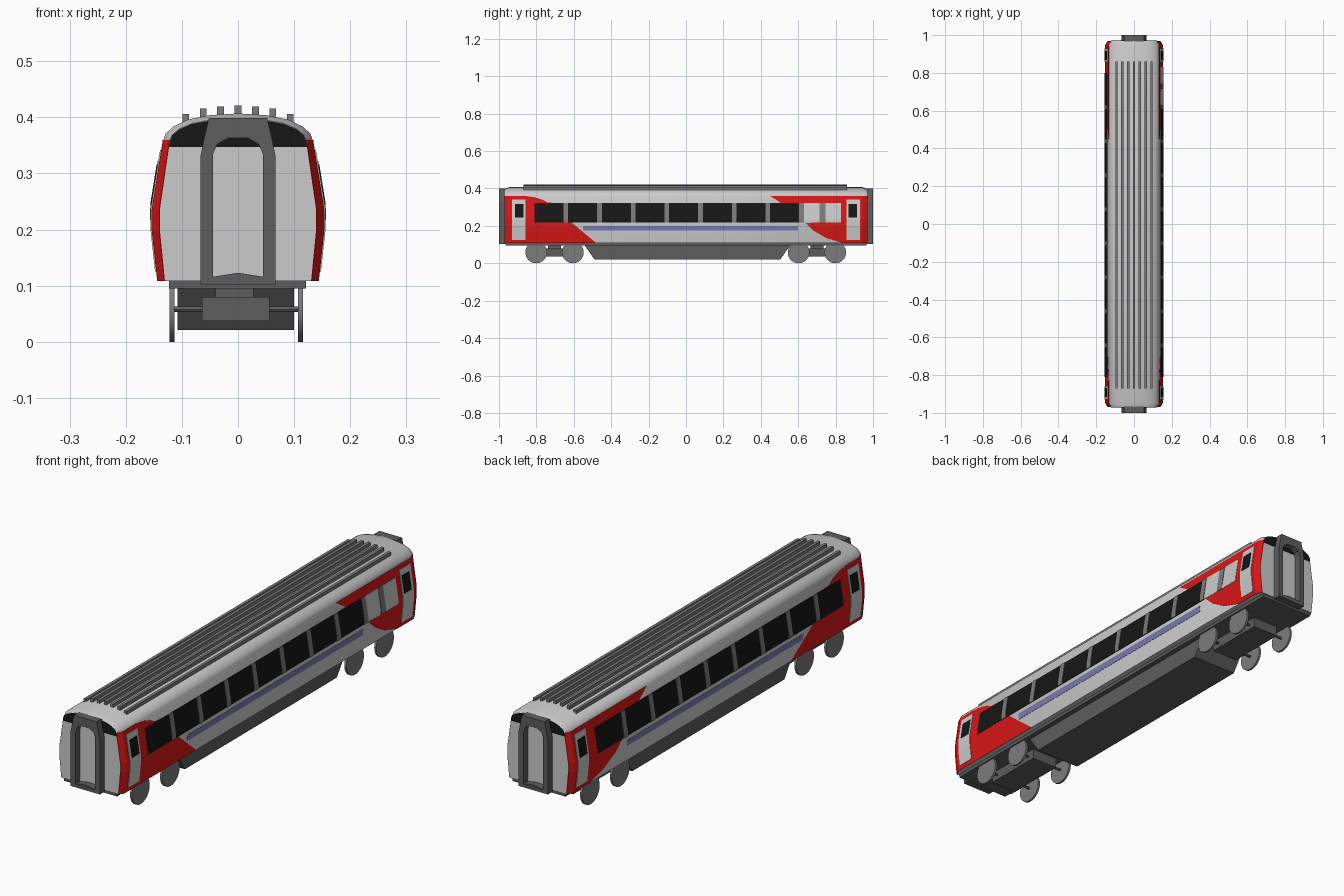
import bpy, bmesh, math
from mathutils import Vector

if "Cube" in bpy.data.objects:
    bpy.data.objects.remove(bpy.data.objects["Cube"])


def material(name, rgb):
    m = bpy.data.materials.new(name)
    m.diffuse_color = (*rgb, 1)
    m.use_nodes = True
    m.node_tree.nodes["Principled BSDF"].inputs["Base Color"].default_value = m.diffuse_color
    return m


LIGHT = material("light_grey", (0.62, 0.61, 0.61))
MID = material("mid_grey", (0.2, 0.2, 0.2))
DARK = material("dark_grey", (0.11, 0.11, 0.11))
BLACK = material("black", (0.008, 0.008, 0.008))
RED = material("red", (0.7, 0.008, 0.008))
BLUE = material("blue", (0.2, 0.2, 0.45))

# Half cross-section of the coach, floor to roof centre
HALF = [(0.143, 0.108), (0.153, 0.2), (0.153, 0.235), (0.133, 0.36), (0.129, 0.371),
        (0.115, 0.384), (0.09, 0.396), (0.05, 0.404), (0, 0.407)]
TAPER_Y, END_Y = 0.945, 0.97


def finish(bm, name, mat, smooth=False):
    bmesh.ops.recalc_face_normals(bm, faces=bm.faces)
    me = bpy.data.meshes.new(name)
    bm.to_mesh(me)
    bm.free()
    ob = bpy.data.objects.new(name, me)
    bpy.context.collection.objects.link(ob)
    me.materials.append(mat)
    if smooth:
        bpy.ops.object.select_all(action='DESELECT')
        bpy.context.view_layer.objects.active = ob
        ob.select_set(True)
        bpy.ops.object.shade_smooth_by_angle(angle=math.radians(30))
    return ob


def box(name, x0, x1, y0, y1, z0, z1, mat):
    bm = bmesh.new()
    bmesh.ops.create_cube(bm, size=1)
    for v in bm.verts:
        v.co = Vector(((x0 + x1) / 2 + v.co.x * (x1 - x0), (y0 + y1) / 2 + v.co.y * (y1 - y0),
                       (z0 + z1) / 2 + v.co.z * (z1 - z0)))
    return finish(bm, name, mat)


def prism(name, pts, axis, a, b, mat):
    """Extrude a flat outline along x (points are y,z) or along y (points are x,z)."""
    bm = bmesh.new()
    put = (lambda p: (a, p[0], p[1])) if axis == 'x' else (lambda p: (p[0], a, p[1]))
    f = bm.faces.new([bm.verts.new(put(p)) for p in pts])
    ext = bmesh.ops.extrude_face_region(bm, geom=[f], use_keep_orig=True)
    move = Vector((b - a, 0, 0)) if axis == 'x' else Vector((0, b - a, 0))
    bmesh.ops.translate(bm, vec=move, verts=[g for g in ext['geom'] if isinstance(g, bmesh.types.BMVert)])
    return finish(bm, name, mat)


def cylinder(name, x0, x1, y, z, r, mat, n=32):
    bm = bmesh.new()
    bmesh.ops.create_cone(bm, cap_ends=True, segments=n, radius1=r, radius2=r, depth=abs(x1 - x0))
    for v in bm.verts:
        v.co = Vector(((x0 + x1) / 2 + v.co.z, y + v.co.x, z + v.co.y))
    return finish(bm, name, mat, True)


def taper(p, end):
    x, z = p
    return (x * 0.91, z - max(0, z - 0.36) * 0.18) if end else (x, z)


def side_x(y, z):
    t = 1 - 0.09 * max(0, (abs(y) - TAPER_Y) / (END_Y - TAPER_Y))
    for (xa, za), (xb, zb) in zip(HALF[:3], HALF[1:4]):
        if z <= zb + 1e-6:
            break
    return t * (xa + (xb - xa) * (z - za) / (zb - za))


def panel(name, pts, side, off, mat):
    """Thin sheet following the bent and tapered side wall, outline in y,z."""
    bm = bmesh.new()
    bm.faces.new([bm.verts.new((0, y, z)) for y, z in pts])
    bmesh.ops.triangulate(bm, faces=bm.faces[:])
    cuts = [((0, 0, z), (0, 0, 1)) for z in (0.2, 0.235)] + [((0, y, 0), (0, 1, 0)) for y in (-TAPER_Y, TAPER_Y)]
    for co, no in cuts:
        bmesh.ops.bisect_plane(bm, geom=bm.verts[:] + bm.edges[:] + bm.faces[:], plane_co=co, plane_no=no)
    ext = bmesh.ops.extrude_face_region(bm, geom=bm.faces[:], use_keep_orig=True)
    outer = {g for g in ext['geom'] if isinstance(g, bmesh.types.BMVert)}
    for v in bm.verts:
        v.co.x = side * (side_x(v.co.y, v.co.z) + (off if v in outer else -0.001))
    return finish(bm, name, mat)


def rect(y0, y1, z0, z1):
    return [(y0, z0), (y1, z0), (y1, z1), (y0, z1)]


# Body shell lofted through four sections
bm = bmesh.new()
rings = []
for y in (-END_Y, -TAPER_Y, TAPER_Y, END_Y):
    half = [taper(p, abs(y) == END_Y) for p in HALF]
    full = half + [(-x, z) for x, z in half[-2::-1]]
    rings.append([bm.verts.new((x, y, z)) for x, z in full])
for a, b in zip(rings, rings[1:]):
    for i in range(len(a)):
        j = (i + 1) % len(a)
        bm.faces.new((a[i], a[j], b[j], b[i]))
bm.faces.new(rings[0])
bm.faces.new(rings[-1])
finish(bm, "coach_body", LIGHT, True)

# Roof ribs
for i in range(-3, 4):
    top = (0.421, 0.419, 0.416, 0.406)[abs(i)]
    box("roof_rib", i * 0.031 - 0.006, i * 0.031 + 0.006, -0.87, 0.86, 0.385, top, MID)

# Side livery, windows and doors
front_red = [(-0.97, 0.108), (-0.48, 0.108), (-0.55, 0.13), (-0.61, 0.17), (-0.655, 0.215), (-0.66, 0.32),
             (-0.74, 0.325), (-0.77, 0.341), (-0.81, 0.353), (-0.86, 0.36), (-0.97, 0.36)]
back_red = [(0.97, 0.36), (0.45, 0.36), (0.52, 0.347), (0.57, 0.322), (0.83, 0.322), (0.83, 0.215), (0.64, 0.215),
            (0.68, 0.175), (0.75, 0.135), (0.84, 0.108), (0.97, 0.108)]
for s in (1, -1):
    panel("front_red_panel", front_red, s, 0.001, RED)
    panel("back_red_panel", back_red, s, 0.001, RED)
    panel("side_stripe", rect(-0.55, 0.6, 0.174, 0.2), s, 0.001, BLUE)
    for i in range(8):
        y = -0.81 + i * 0.18
        panel("window", rect(y, y + 0.155, 0.217, 0.322), s, 0.002, BLACK)
        panel("window_pillar", rect(y + 0.155, y + 0.18, 0.217, 0.322), s, 0.004, MID)
    if s > 0:
        panel("blank_window", rect(0.63, 0.83, 0.217, 0.322), s, 0.002, LIGHT)
        panel("blank_window_pillar", rect(0.715, 0.745, 0.217, 0.322), s, 0.004, MID)
    else:
        panel("end_window", rect(0.63, 0.8, 0.217, 0.322), s, 0.002, BLACK)
    for e in (1, -1):
        y0, y1 = sorted((e * 0.858, e * 0.93))
        panel("door", rect(y0, y1, 0.125, 0.342), s, 0.003, LIGHT)
        y0, y1 = sorted((e * 0.868, e * 0.915))
        panel("door_window", rect(y0, y1, 0.245, 0.316), s, 0.005, BLACK)

# Coach ends
for e in (1, -1):
    # Black upper band below the roof edge
    upper = [(0.123, 0.348)] + [taper(p, True) for p in HALF[3:]]
    upper = [(x, z - 0.001) for x, z in upper]
    prism("end_upper_band", upper + [(-x, z) for x, z in upper[-2::-1]], 'y', e * 0.965, e * 0.972, BLACK)
    # Gangway frame as a bridge between outer outline and arched opening
    outer = [(0.067, 0.102), (0.067, 0.33), (0.061, 0.36), (0.052, 0.399)]
    inner = [(0.045, 0.115), (0.045, 0.333), (0.037, 0.352), (0.018, 0.363)]
    outer += [(-x, z) for x, z in outer[::-1]]
    inner += [(-x, z) for x, z in inner[::-1]]
    bm = bmesh.new()
    loops = [[bm.verts.new((x, e * y, z)) for x, z in pts]
             for pts, y in ((outer, 0.966), (outer, 1.0), (inner, 1.0), (inner, 0.966))]
    for a, b in zip(loops, loops[1:] + loops[:1]):
        for i in range(8):
            j = (i + 1) % 8
            bm.faces.new((a[i], a[j], b[j], b[i]))
    finish(bm, "gangway_frame", DARK)
    prism("gangway_tread", [(-0.045, 0.113), (0.045, 0.113), (0.045, 0.116), (0, 0.123), (-0.045, 0.116)],
          'y', e * 0.968, e * 0.998, DARK)

# Floor frame and equipment skirt
box("floor_frame", -0.123, 0.121, -0.965, 0.965, 0.095, 0.11, DARK)
prism("equipment_skirt", [(-0.55, 0.108), (-0.49, 0.021), (0.505, 0.021), (0.565, 0.108)],
      'x', -0.108, 0.1, DARK)

# Bogies
for c in (-0.703, 0.7):
    box("bogie_frame", -0.064, 0.056, c - 0.13, c + 0.13, 0.037, 0.08, DARK)
    box("bogie_pivot", -0.04, 0.028, c - 0.035, c + 0.035, 0.078, 0.097, DARK)
    for d in (-0.098, 0.098):
        cylinder("axle", -0.116, 0.109, c + d, 0.058, 0.005, DARK, 12)
        for x in (-0.118, 0.111):
            cylinder("wheel", x - 0.0045, x + 0.0045, c + d, 0.058, 0.058, MID)
